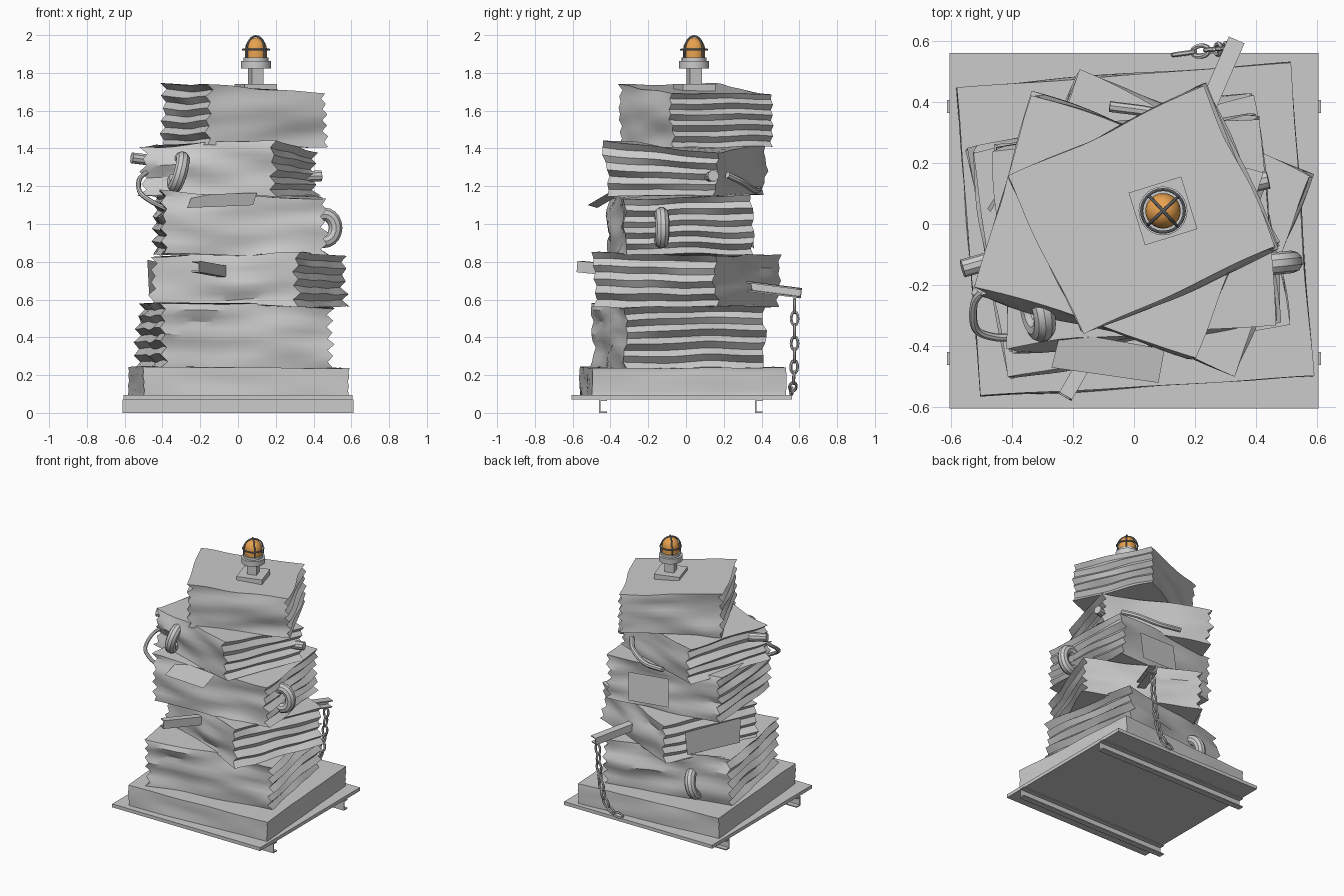
import bpy, bmesh, math, random
from mathutils import Vector, noise

if "Cube" in bpy.data.objects:
    bpy.data.objects.remove(bpy.data.objects["Cube"])

random.seed(4)


def material(name, rgb):
    m = bpy.data.materials.new(name)
    m.diffuse_color = (*rgb, 1)
    m.use_nodes = True
    m.node_tree.nodes["Principled BSDF"].inputs["Base Color"].default_value = m.diffuse_color
    return m


GREY = material("scrap grey", (0.6, 0.6, 0.6))
AMBER = material("amber glass", (0.8, 0.36, 0.08))
CAGE = material("dark steel", (0.22, 0.24, 0.27))


def finish(bm, name, mat=GREY):
    bmesh.ops.recalc_face_normals(bm, faces=bm.faces)
    me = bpy.data.meshes.new(name)
    bm.to_mesh(me)
    bm.free()
    ob = bpy.data.objects.new(name, me)
    bpy.context.collection.objects.link(ob)
    me.materials.append(mat)
    return ob


def box(name, lo, hi, turn=0.0, mat=GREY):
    bm = bmesh.new()
    bmesh.ops.create_cube(bm, size=1)
    ob = finish(bm, name, mat)
    ob.location = [(a + b) / 2 for a, b in zip(lo, hi)]
    ob.scale = [b - a for a, b in zip(lo, hi)]
    ob.rotation_euler.z = turn
    return ob


def lathe(name, centre, profile, mat=GREY, n=24):
    """Closed solid of revolution about z from (radius, z) points."""
    bm = bmesh.new()
    rings = [[bm.verts.new((centre[0] + r * math.cos(2 * math.pi * i / n),
                            centre[1] + r * math.sin(2 * math.pi * i / n), z)) for i in range(n)]
             for r, z in profile]
    for a, b in zip(rings, rings[1:]):
        for i in range(n):
            bm.faces.new((a[i], a[(i + 1) % n], b[(i + 1) % n], b[i]))
    bm.faces.new(rings[0])
    bm.faces.new(rings[-1])
    return finish(bm, name, mat)


def tube(name, pts, r, mat=GREY, closed=False, res=2):
    """Round tube along a path, turned into a mesh."""
    cu = bpy.data.curves.new(name, 'CURVE')
    cu.dimensions = '3D'
    cu.bevel_depth, cu.bevel_resolution, cu.use_fill_caps = r, res, True
    sp = cu.splines.new('POLY')
    sp.points.add(len(pts) - 1)
    for p, q in zip(sp.points, pts):
        p.co = (*q, 1)
    sp.use_cyclic_u = closed
    tmp = bpy.data.objects.new(name, cu)
    bpy.context.collection.objects.link(tmp)
    bpy.context.view_layer.update()
    me = bpy.data.meshes.new_from_object(tmp.evaluated_get(bpy.context.evaluated_depsgraph_get()))
    bpy.data.objects.remove(tmp)
    me.materials.clear()
    me.materials.append(mat)
    ob = bpy.data.objects.new(name, me)
    bpy.context.collection.objects.link(ob)
    return ob


def bend(pts, n=6):
    """Smooth path through a few points."""
    v = [Vector(p) for p in pts]
    v = [v[0] * 2 - v[1]] + v + [v[-1] * 2 - v[-2]]
    out = []
    for a, b, c, d in zip(v, v[1:], v[2:], v[3:]):
        for k in range(n):
            t = k / n
            out.append(0.5 * (2 * b + (c - a) * t + (2 * a - 5 * b + 4 * c - d) * t * t
                              + (3 * b - a - 3 * c + d) * t ** 3))
    return out + [v[-2]]


def channel(name, a, b, w, h, t=0.008):
    """Open C-section beam from a to b."""
    a, b = Vector(a), Vector(b)
    d = (b - a).normalized()
    side = d.cross(Vector((0, 0, 1))).normalized()
    up = side.cross(d)
    prof = [(-w, -h), (w, -h), (w, t - h), (t - w, t - h), (t - w, h - t), (w, h - t), (w, h), (-w, h)]
    bm = bmesh.new()
    ends = [[bm.verts.new(p + side * x + up * z) for x, z in prof] for p in (a, b)]
    for i in range(8):
        j = (i + 1) % 8
        bm.faces.new((ends[0][i], ends[0][j], ends[1][j], ends[1][i]))
    for e in ends:
        bm.faces.new(e)
    return finish(bm, name)


def sheet(name, corners, t=0.008):
    """Thin plate from four corners."""
    bm = bmesh.new()
    f = bm.faces.new([bm.verts.new(c) for c in corners])
    bmesh.ops.solidify(bm, geom=[f], thickness=t)
    return finish(bm, name)


def crushed_block(name, corners, z0, tops, teeth, amp, wave, seed):
    """Crumpled bale: jagged ends, softly rippled long sides."""
    A, B, C, D = [Vector((*c, 0)) for c in corners]
    ax = (B - A).normalized()
    ay = Vector((-ax.y, ax.x, 0))
    m, n = 16, teeth * 2
    uv = [(i / m, 0) for i in range(m)] + [(1, i / m) for i in range(m)]
    uv += [(1 - i / m, 1) for i in range(m)] + [(0, 1 - i / m) for i in range(m)]
    bm = bmesh.new()
    rings = []
    for k in range(n + 1):
        f = k / n
        right, left = [(-1) ** k * amp * random.uniform(0.5, 1.2) for _ in range(2)]
        ring = []
        for u, v in uv:
            p = A.lerp(B, u).lerp(D.lerp(C, u), v)
            top = (tops[0] * (1 - u) + tops[1] * u) * (1 - v) + (tops[3] * (1 - u) + tops[2] * u) * v
            z = z0 + (top - z0) * f
            q = Vector((p.x * 2.5 + seed * 7, p.y * 2.5, z * 11))
            p = p + ax * (right * u - left * (1 - u))
            p += ay * ((2 * v - 1) * wave * (noise.noise(q) * 1.6 - 0.3))
            p += ax * ((2 * u - 1) * wave * noise.noise(q * 1.3))
            p.z = z + wave * 0.8 * noise.noise(Vector((p.x * 4, p.y * 4, seed + f)))
            ring.append(bm.verts.new(p))
        rings.append(ring)
    s = len(uv)
    for a, b in zip(rings, rings[1:]):
        for i in range(s):
            bm.faces.new((a[i], a[(i + 1) % s], b[(i + 1) % s], b[i]))
    bm.faces.new(rings[0])
    bm.faces.new(rings[-1])
    return finish(bm, name)


# Pallet plate and its two rails
box("pallet_plate", (-0.605, -0.605, 0.07), (0.605, 0.56, 0.095))
for y, tag in ((-0.44, "front"), (0.385, "back")):
    channel("rail_" + tag, (0.612, y, 0.036), (-0.612, y, 0.036), 0.021, 0.036)

# Stack of crushed blocks, bottom to top
blocks = [
    ([(-0.50, -0.565), (0.585, -0.50), (0.51, 0.53), (-0.58, 0.45)], 0.094, (.245, .235, .24, .245), 3, 0.003, 0.006),
    ([(-0.40, -0.50), (0.49, -0.33), (0.37, 0.42), (-0.53, 0.25)], 0.235, (.58, .56, .57, .58), 5, 0.018, 0.02),
    ([(-0.45, -0.17), (0.31, -0.49), (0.57, 0.17), (-0.16, 0.50)], 0.56, (.83, .85, .83, .84), 4, 0.02, 0.02),
    ([(-0.39, -0.42), (0.46, -0.33), (0.39, 0.36), (-0.44, 0.25)], 0.84, (1.17, 1.13, 1.15, 1.17), 5, 0.018, 0.02),
    ([(-0.50, -0.23), (0.19, -0.43), (0.41, 0.17), (-0.31, 0.42)], 1.15, (1.41, 1.44, 1.38, 1.42), 4, 0.018, 0.02),
    ([(-0.15, -0.36), (0.46, -0.08), (0.22, 0.45), (-0.40, 0.16)], 1.41, (1.74, 1.69, 1.69, 1.74), 5, 0.018, 0.018),
]
for i, (c, z0, tops, teeth, amp, wave) in enumerate(blocks):
    crushed_block("crushed_block_%d" % (i + 1), c, z0, tops, teeth, amp, wave, i + 1)

# Warning beacon: foot, post, housing, dome and cage
bx, by = 0.095, 0.043
box("beacon_foot", (bx - 0.09, by - 0.09, 1.69), (bx + 0.09, by + 0.09, 1.742), 0.3)
box("beacon_post", (bx - 0.033, by - 0.033, 1.73), (bx + 0.033, by + 0.033, 1.83), 0.3)
lathe("beacon_housing", (bx, by), [(0.08, 1.823), (0.08, 1.862), (0.066, 1.864), (0.066, 1.882)])
lathe("beacon_dome", (bx, by), [(0.058, 1.88), (0.058, 1.925)] + [
    (0.058 * math.cos(a), 1.925 + 0.062 * math.sin(a)) for a in (0.3, 0.6, 0.9, 1.2, 1.5)], AMBER)
tube("cage_ring", [(bx + 0.07 * math.cos(a * math.pi / 12), by + 0.07 * math.sin(a * math.pi / 12), 1.923)
                   for a in range(24)], 0.005, CAGE, True)
for j in range(2):
    cx, cy = math.cos(0.75 + j * math.pi / 2), math.sin(0.75 + j * math.pi / 2)
    arc = [(-0.066, 1.88)] + [(-0.066 * math.cos(k * math.pi / 12), 1.925 + 0.07 * math.sin(k * math.pi / 12))
                              for k in range(13)] + [(0.066, 1.88)]
    tube("cage_bar", [(bx + cx * r, by + cy * r, z) for r, z in arc], 0.005, CAGE)

# Tyre-like loops half buried in the blocks
for c, d, lean in (((-0.315, -0.29, 1.275), (0.2, -1), 0.02), ((0.455, -0.13, 0.98), (1, 0.1), 0.0),
                   ((-0.27, 0.29, 0.36), (-0.2, 1), -0.02)):
    dx, dy = Vector(d).normalized()
    pts = [(c[0] + 0.062 * math.cos(t) * dx - lean * math.sin(t) * dy, c[1] + 0.062 * math.cos(t) * dy,
            c[2] + 0.072 * math.sin(t)) for t in (k * math.pi / 10 for k in range(20))]
    tube("buried_loop", pts, 0.037, GREY, True, 3)

# Pipe stubs, bent pipe and loose cable
tube("pipe_stub_left", [(-0.40, -0.10, 1.33), (-0.562, -0.146, 1.35)], 0.03, res=3)
tube("pipe_stub_right", [(0.33, 0.12, 1.25), (0.44, 0.145, 1.255)], 0.03, res=3)
tube("bent_pipe", bend([(0.29, 0.22, 1.26), (0.22, 0.30, 1.22), (0.08, 0.36, 1.18), (-0.08, 0.385, 1.185)]), 0.018)
tube("loose_cable", bend([(-0.46, -0.20, 1.29), (-0.52, -0.25, 1.24), (-0.52, -0.34, 1.17), (-0.46, -0.37, 1.12),
                          (-0.38, -0.37, 1.08)]), 0.013)

# Bent sheets
sheet("sheet_flap_front", [(-0.27, -0.47, 1.085), (0.08, -0.52, 1.10), (0.10, -0.41, 1.165), (-0.24, -0.35, 1.155)])
sheet("sheet_back", [(-0.09, 0.335, 0.89), (0.22, 0.36, 0.87), (0.23, 0.34, 1.07), (-0.08, 0.315, 1.09)])
sheet("sheet_left", [(-0.27, 0.37, 0.60), (-0.47, 0.04, 0.62), (-0.48, 0.05, 0.81), (-0.25, 0.37, 0.76)])

# Protruding beams
channel("beam_front", (-0.06, -0.28, 0.745), (-0.225, -0.565, 0.775), 0.024, 0.03)
channel("beam_back", (0.20, 0.29, 0.675), (0.335, 0.60, 0.635), 0.028, 0.026)

# Chain hanging from the back beam
path = bend([(0.32, 0.575, 0.60), (0.305, 0.575, 0.40), (0.27, 0.572, 0.22), (0.21, 0.565, 0.125),
             (0.10, 0.55, 0.108)], 24)
walk, last = 0.0, path[0]
links = [last]
for a, b in zip(path, path[1:]):
    walk += (b - a).length
    if walk > 0.06:
        links.append(b)
        walk = 0
for i, (a, b) in enumerate(zip(links, links[1:])):
    d = (b - a).normalized()
    side = Vector((0, 1, 0)).cross(d).normalized()
    if i % 2:
        side = side.cross(d)
    mid = (a + b) / 2
    tube("chain_link", [mid + d * 0.036 * math.cos(t) + side * 0.018 * math.sin(t)
                        for t in (k * math.pi / 6 for k in range(12))], 0.008, GREY, True, 1)

# Smooth shading with sharp creases
bpy.ops.object.select_all(action='SELECT')
bpy.context.view_layer.objects.active = bpy.data.objects["pallet_plate"]
bpy.ops.object.shade_smooth_by_angle(angle=math.radians(32))
